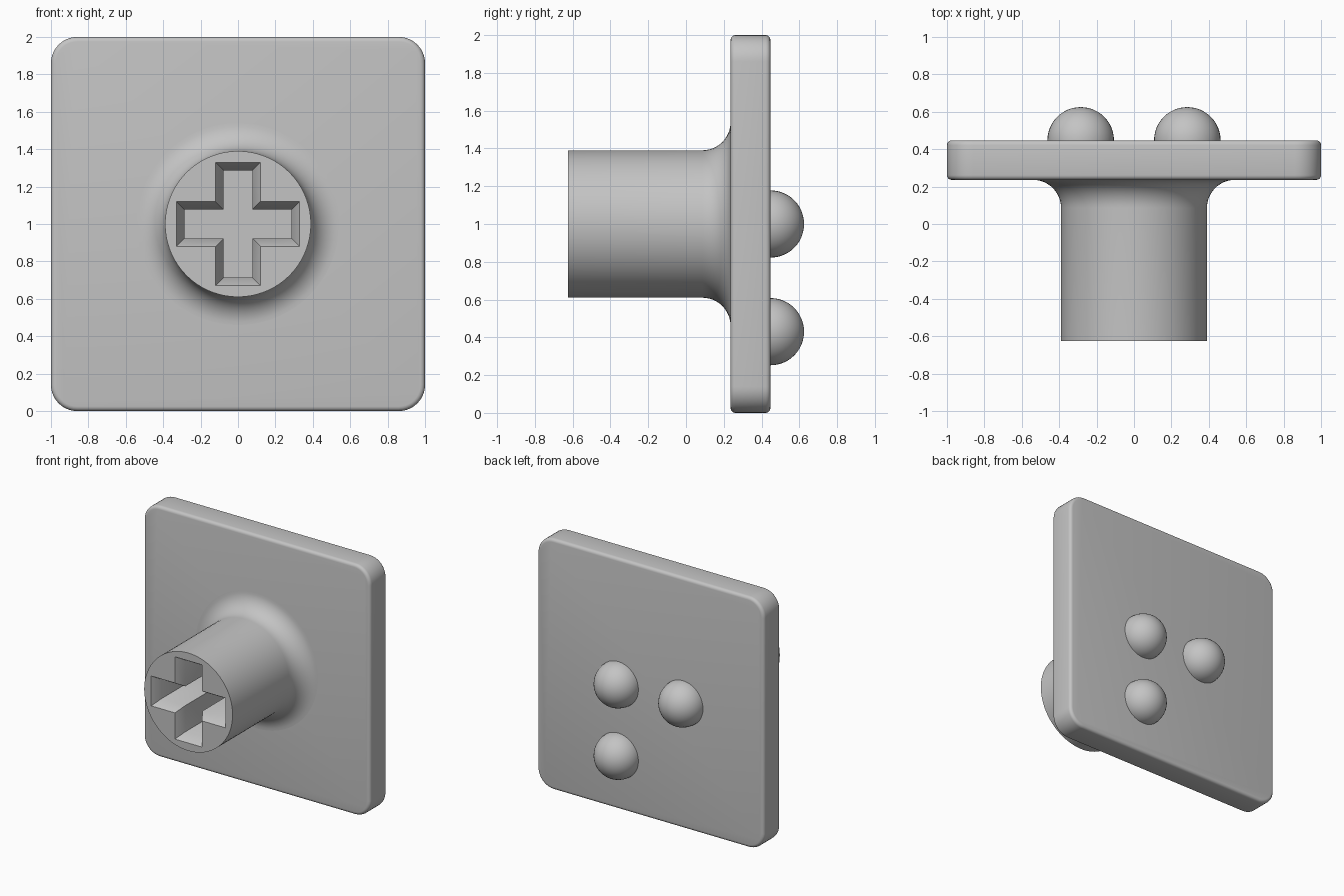
import bpy, bmesh
from math import sin, cos, pi, radians
from mathutils import Matrix, Vector

if "Cube" in bpy.data.objects:
    bpy.data.objects.remove(bpy.data.objects["Cube"], do_unlink=True)

FRONT, BACK = 0.236, 0.447      # plate faces along y
TIP = -0.625                    # free end of the stem

grey = bpy.data.materials.new("plain grey")
grey.use_nodes = True
grey.diffuse_color = (0.55, 0.55, 0.55, 1)
grey.node_tree.nodes["Principled BSDF"].inputs["Base Color"].default_value = (0.55, 0.55, 0.55, 1)


def make(name, bm):
    bmesh.ops.recalc_face_normals(bm, faces=bm.faces)
    mesh = bpy.data.meshes.new(name)
    bm.to_mesh(mesh)
    bm.free()
    mesh.materials.append(grey)
    obj = bpy.data.objects.new(name, mesh)
    bpy.context.collection.objects.link(obj)
    return obj


def activate(obj):
    bpy.ops.object.select_all(action='DESELECT')
    obj.select_set(True)
    bpy.context.view_layer.objects.active = obj


def smooth(obj):
    activate(obj)
    bpy.ops.object.shade_smooth_by_angle(angle=radians(35))


def lathe(name, profile, x, z, steps):
    """Turn (radius, y) points around an axis along y through (x, z)."""
    bm = bmesh.new()
    verts = [bm.verts.new((x + r, y, z)) for r, y in profile]
    edges = [bm.edges.new(pair) for pair in zip(verts, verts[1:])]
    bmesh.ops.spin(bm, geom=verts + edges, cent=(x, 0, z), axis=(0, 1, 0),
                   angle=2 * pi, steps=steps)
    bmesh.ops.remove_doubles(bm, verts=bm.verts, dist=1e-4)
    return make(name, bm)


# Back plate: rounded corners, then softened rims
bm = bmesh.new()
bmesh.ops.create_cube(bm, size=1, matrix=Matrix.Translation((0, (FRONT + BACK) / 2, 1))
                      @ Matrix.Diagonal((2, BACK - FRONT, 2, 1)))
corners = [e for e in bm.edges
           if abs((e.verts[0].co - e.verts[1].co).normalized().y) > 0.9]
bmesh.ops.bevel(bm, geom=corners, offset=0.14, segments=10, profile=0.5, affect='EDGES')
rims = [e for e in bm.edges if abs(e.verts[0].co.y - e.verts[1].co.y) < 1e-5]
bmesh.ops.bevel(bm, geom=rims, offset=0.025, segments=4, profile=0.5, affect='EDGES')
plate = make("back_plate", bm)
smooth(plate)

# Stem with a flared foot running into the plate
R, F = 0.39, 0.15
foot = [(R + F - F * cos(t), FRONT - F + F * sin(t))
        for t in [i * pi / 24 for i in range(13)]]
stem = lathe("stem", [(0, TIP), (R, TIP)] + foot + [(R + F, 0.3), (0, 0.3)], 0, 1, 72)


# Cross socket with a chamfered mouth
def cross(bm, y, arm, half):
    quarter = [(arm, -half), (arm, half), (half, half)]
    ring = []
    for k in range(4):
        turn = Matrix.Rotation(k * pi / 2, 2)
        for p in quarter:
            q = turn @ Vector(p)
            ring.append(bm.verts.new((q.x, y, 1 + q.y)))
    return ring


bm = bmesh.new()
rings = [cross(bm, TIP - 0.05, 0.328, 0.119), cross(bm, TIP, 0.328, 0.119),
         cross(bm, TIP + 0.07, 0.286, 0.077), cross(bm, 0.1, 0.286, 0.077)]
for a, b in zip(rings, rings[1:]):
    for i in range(len(a)):
        j = (i + 1) % len(a)
        bm.faces.new((a[i], a[j], b[j], b[i]))
bm.faces.new(rings[0])
bm.faces.new(rings[-1])
cutter = make("socket_cutter", bm)
cutter.hide_render = True
cut = stem.modifiers.new("socket", 'BOOLEAN')
cut.operation = 'DIFFERENCE'
cut.solver = 'EXACT'
cut.object = cutter
activate(stem)
bpy.ops.object.modifier_apply(modifier=cut.name)
bpy.data.objects.remove(cutter, do_unlink=True)
smooth(stem)

# Three domes on the back
D, S = 0.178, 0.285
dome = [(D, BACK - 0.02)] + [(D * cos(t), BACK + D * sin(t))
                             for t in [i * pi / 24 for i in range(13)]]
for name, x, z in (("dome_right", -S, 1), ("dome_left", S, 1), ("dome_lower", S, 1 - 2 * S)):
    smooth(lathe(name, dome, x, z, 40))
